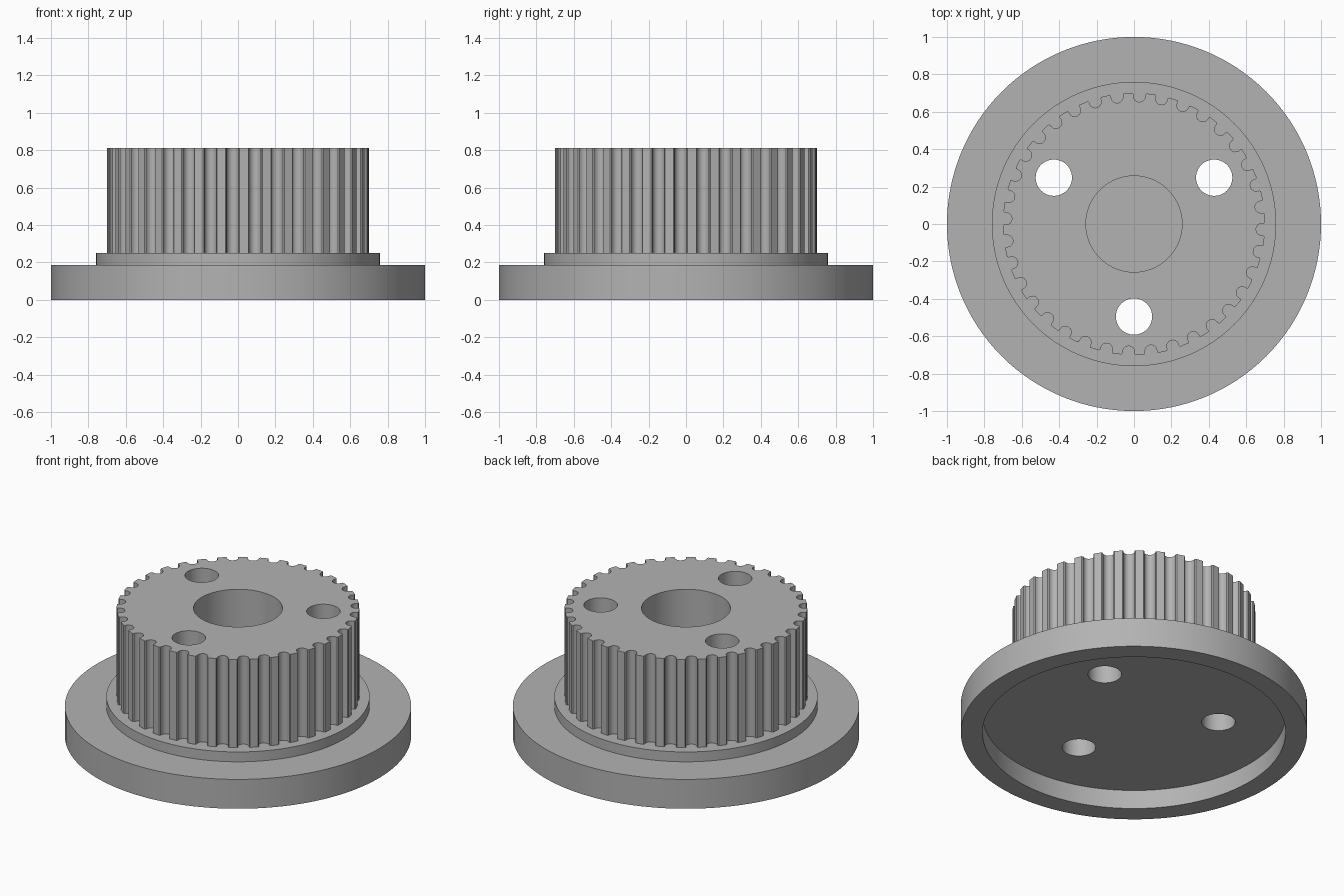
import bpy, bmesh
from math import sin, cos, pi, radians

cube = bpy.data.objects.get("Cube")
if cube:
    bpy.data.objects.remove(cube, do_unlink=True)

# Plain grey metal
metal = bpy.data.materials.new("grey_metal")
metal.use_nodes = True
GREY = (0.45, 0.45, 0.45, 1)
metal.diffuse_color = GREY
metal.node_tree.nodes["Principled BSDF"].inputs["Base Color"].default_value = GREY


def prism(name, outline, z0, z1):
    """Extrude a closed xy outline between two heights."""
    bm = bmesh.new()
    face = bm.faces.new([bm.verts.new((x, y, z0)) for x, y in outline])
    top = bmesh.ops.extrude_face_region(bm, geom=[face])["geom"]
    verts = [v for v in top if isinstance(v, bmesh.types.BMVert)]
    bmesh.ops.translate(bm, vec=(0, 0, z1 - z0), verts=verts)
    bmesh.ops.recalc_face_normals(bm, faces=bm.faces)
    mesh = bpy.data.meshes.new(name)
    bm.to_mesh(mesh)
    bm.free()
    mesh.materials.append(metal)
    obj = bpy.data.objects.new(name, mesh)
    bpy.context.collection.objects.link(obj)
    return obj


def circle(r, n, cx=0, cy=0):
    return [(cx + r * cos(2 * pi * i / n), cy + r * sin(2 * pi * i / n)) for i in range(n)]


def combine(target, tool, operation):
    """Apply a boolean and discard the tool."""
    tool.hide_render = True
    mod = target.modifiers.new(operation.lower(), "BOOLEAN")
    mod.operation, mod.object, mod.solver = operation, tool, "EXACT"
    bpy.context.view_layer.objects.active = target
    bpy.ops.object.modifier_apply(modifier=mod.name)
    bpy.data.objects.remove(tool, do_unlink=True)


def toothed_outline(teeth=36, r=0.70, groove=0.032, lip=0.006, phase=-2.4):
    """Round-bottomed belt grooves separated by narrow lands."""
    local = [(r, -groove - lip), (r - lip, -groove)]
    depth = r - 0.015
    local += [(depth - groove * sin(pi * k / 8), -groove * cos(pi * k / 8)) for k in range(9)]
    local += [(r - lip, groove), (r, groove + lip)]
    pts = []
    for t in range(teeth):
        a = radians(phase) + 2 * pi * t / teeth
        pts += [(u * cos(a) - v * sin(a), u * sin(a) + v * cos(a)) for u, v in local]
    return pts


# Flange disc, shoulder and toothed drum fused into one body
pulley = prism("toothed_pulley", circle(1.0, 128), 0, 0.187)
combine(pulley, prism("shoulder", circle(0.76, 128), 0.15, 0.25), "UNION")
combine(pulley, prism("toothed_drum", toothed_outline(), 0.22, 0.812), "UNION")

# Recess underneath and blind centre bore
combine(pulley, prism("recess_cutter", circle(0.875, 128), -0.1, 0.12), "DIFFERENCE")
combine(pulley, prism("bore_cutter", circle(0.257, 64), 0.187, 1), "DIFFERENCE")

# Three through bolt holes
for deg in (30, 150, 270):
    a = radians(deg)
    hole = circle(0.097, 48, 0.495 * cos(a), 0.495 * sin(a))
    combine(pulley, prism("bolt_hole_cutter", hole, -0.1, 1), "DIFFERENCE")

# Smooth round walls, crisp rims
bpy.ops.object.select_all(action="DESELECT")
pulley.select_set(True)
bpy.context.view_layer.objects.active = pulley
bpy.ops.object.shade_smooth_by_angle(angle=radians(30))
